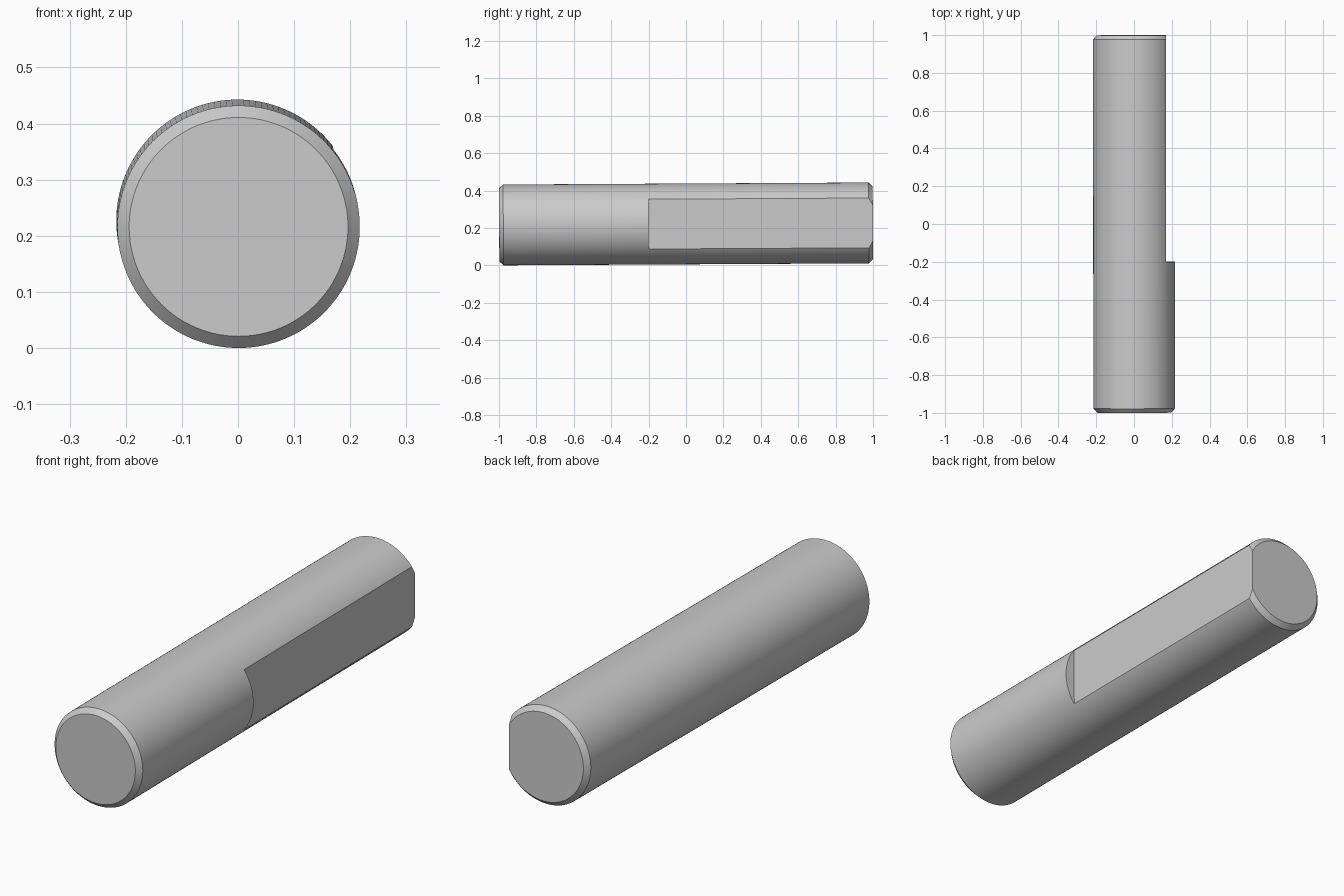
import bpy, bmesh, math

if "Cube" in bpy.data.objects:
    bpy.data.objects.remove(bpy.data.objects["Cube"])

SIDES = 128
R, R_END = 0.216, 0.195      # body radius, chamfered end radius
CHAMFER = 0.022
FLAT_X, FLAT_START = 0.17, -0.2


def make_object(name, bm):
    mesh = bpy.data.meshes.new(name)
    bmesh.ops.recalc_face_normals(bm, faces=bm.faces)
    bm.to_mesh(mesh)
    bm.free()
    ob = bpy.data.objects.new(name, mesh)
    bpy.context.collection.objects.link(ob)
    return ob


# Round shaft along y with a chamfer at each end
bm = bmesh.new()
rings = []
for y, r in [(-0.999, R_END), (-0.999 + CHAMFER, R), (0.999 - CHAMFER, R), (0.999, R_END)]:
    rings.append([bm.verts.new((r * math.cos(a), y, r * math.sin(a)))
                  for a in (2 * math.pi * i / SIDES for i in range(SIDES))])
for lo, hi in zip(rings, rings[1:]):
    for i in range(SIDES):
        j = (i + 1) % SIDES
        bm.faces.new((lo[i], lo[j], hi[j], hi[i]))
bm.faces.new(rings[0])
bm.faces.new(rings[-1])
shaft = make_object("d_shaft", bm)

# Box that removes the drive flat on the +x side
bm = bmesh.new()
bmesh.ops.create_cube(bm, size=1)
for v in bm.verts:
    v.co.x = FLAT_X if v.co.x < 0 else 0.5
    v.co.y = FLAT_START if v.co.y < 0 else 1.5
cutter = make_object("flat_cutter", bm)

mod = shaft.modifiers.new("drive_flat", 'BOOLEAN')
mod.operation = 'DIFFERENCE'
mod.solver = 'EXACT'
mod.object = cutter
bpy.ops.object.select_all(action='DESELECT')
bpy.context.view_layer.objects.active = shaft
shaft.select_set(True)
bpy.ops.object.modifier_apply(modifier=mod.name)
bpy.data.objects.remove(cutter, do_unlink=True)

bpy.ops.object.shade_smooth_by_angle(angle=math.radians(25))

# The shaft rests very slightly tilted, back end higher
shaft.rotation_euler = (0.0055, 0, 0.001)
shaft.location = (0, 0, 0.2214)
